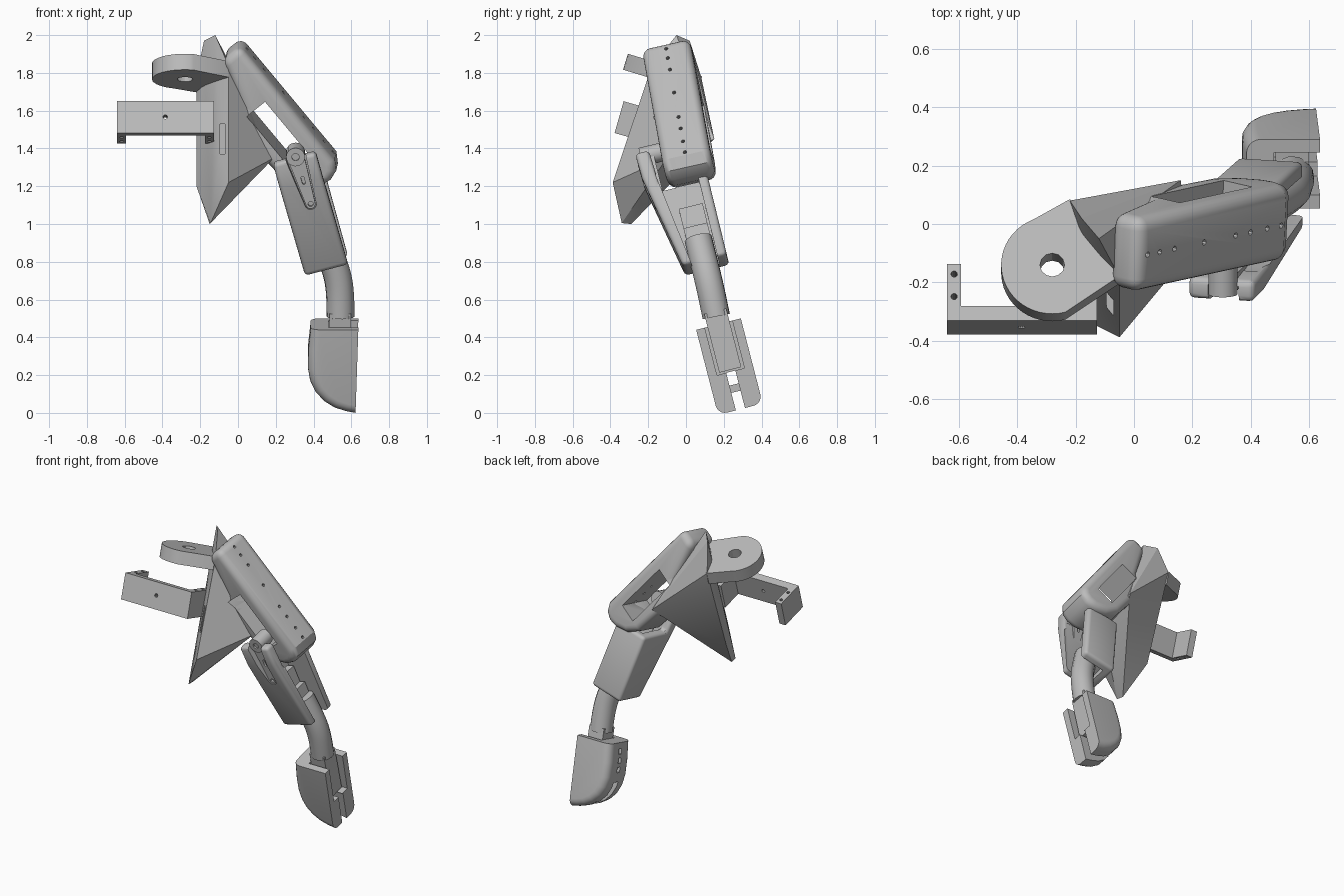
import bpy, bmesh, math
from mathutils import Vector, Matrix

if "Cube" in bpy.data.objects:
    bpy.data.objects.remove(bpy.data.objects["Cube"])

grey = bpy.data.materials.new("plain grey")
grey.diffuse_color = (0.5, 0.5, 0.5, 1)
grey.use_nodes = True
grey.node_tree.nodes["Principled BSDF"].inputs["Base Color"].default_value = grey.diffuse_color


def frame(origin, a, w):
    """Local axes: a (along the part), w (width), n (a x w)."""
    a = Vector(a).normalized()
    w = Vector(w)
    w = (w - a * w.dot(a)).normalized()
    m = Matrix((a, w, a.cross(w))).transposed().to_4x4()
    m.translation = Vector(origin)
    return m


def finish(name, bm):
    bmesh.ops.recalc_face_normals(bm, faces=bm.faces)
    me = bpy.data.meshes.new(name)
    bm.to_mesh(me)
    bm.free()
    me.materials.append(grey)
    ob = bpy.data.objects.new(name, me)
    bpy.context.collection.objects.link(ob)
    return ob


def prism(name, M, pts, lo, hi, plane="aw"):
    """Extrude a 2D outline; plane 'aw' extrudes along n, 'an' along w."""
    bm = bmesh.new()
    put = (lambda p, t: M @ Vector((p[0], p[1], t))) if plane == "aw" else \
          (lambda p, t: M @ Vector((p[0], t, p[1])))
    bot = [bm.verts.new(put(p, lo)) for p in pts]
    top = [bm.verts.new(put(p, hi)) for p in pts]
    bm.faces.new(bot)
    bm.faces.new(top)
    k = len(pts)
    for i in range(k):
        j = (i + 1) % k
        bm.faces.new((bot[i], bot[j], top[j], top[i]))
    return finish(name, bm)


def box(name, M, lo, hi):
    pts = [(lo[0], lo[1]), (hi[0], lo[1]), (hi[0], hi[1]), (lo[0], hi[1])]
    return prism(name, M, pts, lo[2], hi[2])


def arc(cx, cy, r, a0, a1, n):
    return [(cx + r * math.cos(math.radians(a0 + (a1 - a0) * i / n)),
             cy + r * math.sin(math.radians(a0 + (a1 - a0) * i / n))) for i in range(n + 1)]


def circle(cx, cy, r, n=16):
    return arc(cx, cy, r, 0, 360, n)[:-1]


def capsule(x0, r0, x1, r1, y0=0, y1=0):
    return arc(x0, y0, r0, 90, 270, 10) + arc(x1, y1, r1, -90, 90, 10)


def apply(ob, mod):
    bpy.context.view_layer.objects.active = ob
    bpy.ops.object.modifier_apply(modifier=mod.name)


def bevel(ob, width, segments=4):
    m = ob.modifiers.new("bevel", "BEVEL")
    m.width, m.segments = width, segments
    m.limit_method, m.angle_limit = "ANGLE", math.radians(45)
    apply(ob, m)


def cut(ob, cutters):
    for c in cutters:
        m = ob.modifiers.new("cut", "BOOLEAN")
        m.operation, m.object, m.solver = "DIFFERENCE", c, "EXACT"
        apply(ob, m)
        bpy.data.objects.remove(c)


# finger base: hollow bar with a window across it and string holes
BAR = frame((0.025, -0.11, 1.955), (0.634, 0.138, -0.76), (0.05, 0.975, 0.22))
base = prism("finger_base", BAR,
             [(-0.015, 0), (0.775, 0), (0.83, -0.035), (0.85, -0.09), (0.84, -0.15),
              (0.79, -0.23), (0.70, -0.285), (0.28, -0.305), (0.26, -0.2), (-0.015, -0.125)],
             -0.13, 0.13, "an")
bevel(base, 0.045, 5)
window = lambda: box("window", BAR, (0.30, -0.5, -0.21), (0.69, 0.5, -0.085))
cut(base, [window()] +
    [prism("hole", BAR, circle(d, 0, 0.01, 8), -0.1, 0.1)
     for d in (0.035, 0.1, 0.18, 0.34, 0.51, 0.59, 0.68, 0.755)])

# palm wedge: flat-sided block behind the finger base
bm = bmesh.new()
for p in [(-0.22, 0.08, 1.78), (-0.22, -0.13, 1.2), (-0.145, -0.34, 1.005), (-0.15, -0.29, 1.0),
          (-0.05, -0.388, 1.22), (-0.05, -0.18, 1.84), (0.16, 0.15, 1.45), (0.19, -0.1, 1.35),
          (-0.12, -0.05, 2.0), (-0.18, 0.02, 1.97)]:
    bm.verts.new(p)
bmesh.ops.convex_hull(bm, input=bm.verts)
bmesh.ops.dissolve_limit(bm, angle_limit=math.radians(1), verts=bm.verts, edges=bm.edges)
wedge = finish("palm_wedge", bm)
PALM = frame((0, 0, 0), (1, 0, 0), (0, 1, 0))
cut(wedge, [window(), box("slot", PALM, (-0.095, -0.4, 1.37), (-0.07, -0.2, 1.53))])

# round mounting ear
EAR = frame((-0.28, -0.14, 1.85), (1, 0, 0), (0, 0.956, -0.292))
ear = prism("mounting_ear", EAR,
            arc(0, 0, 0.175, 112, 285, 24) + [(0.23, -0.04), (0.24, 0.03), (0.13, 0.19), (0.06, 0.235)],
            -0.088, 0)
cut(ear, [prism("hole", EAR, circle(0, 0, 0.042, 12), -0.2, 0.2)])

# U-shaped bracket
BRK = frame((-0.64, -0.33, 1.65), (1, 0, 0), (0, 0.961, -0.276))
brk = prism("bracket", BRK, [(0, 0), (0.513, 0), (0.513, 0.2), (0.466, 0.2), (0.466, 0.052),
                             (0.047, 0.052), (0.047, 0.2), (0, 0.2)], -0.175, 0)
holes = [prism("hole", BRK, circle(x, y, 0.011, 10), -0.3, 0.1)
         for x in (0.024, 0.488) for y in (0.085, 0.165)]
holes.append(prism("hole", BRK, circle(0.255, -0.086, 0.012, 10), -0.1, 0.1, "an"))
cut(brk, holes)

# middle joint: channel open on the outer side, tall front cheek
MID = frame((0.3, -0.04, 1.38), (0.26, 0.23, -0.94), (0, 0.97, 0.23))
mid = prism("middle_joint", MID,
            [(-0.02, -0.225), (-0.02, -0.15), (0.17, -0.14), (0.17, 0.12),
             (0.64, 0.12), (0.64, -0.12), (0.12, -0.22)], -0.115, 0.12)
bevel(mid, 0.022, 3)
cut(mid, [prism("channel", MID, [(0.1, -0.145), (0.13, -0.145), (0.7, -0.065), (0.7, 0.07),
                                 (0.1, 0.07)], -0.06, 0.3),
          prism("lever_slot", MID, capsule(-0.06, 0.058, 0.25, 0.03, 0.01, 0.02), -0.4, -0.17, "an")])
core = box("middle_core", MID, (0.3, -0.07, -0.07), (0.6, 0.06, 0.03))
cut(core, [box("step", MID, (0.2, -0.2, -0.01), (0.42, 0.2, 0.1))])

# pivot pin and lever set in the front cheek
lever = prism("lever", MID, capsule(-0.02, 0.045, 0.25, 0.025, 0.01, 0.02), -0.19, -0.13, "an")
pin = prism("pivot_pin", MID, circle(-0.02, 0.01, 0.05, 20), -0.2, -0.08, "an")
cut(lever, [prism("hole", MID, circle(0.25, 0.02, 0.014, 10), -0.3, -0.1, "an"),
            prism("hole", MID, capsule(0.1, 0.008, 0.13, 0.008, 0.015, 0.015), -0.3, -0.1, "an")])
cut(pin, [prism("hole", MID, circle(-0.02, 0.01, 0.02, 12), -0.3, -0.15, "an")])

# flexible hose between middle joint and tip
cu = bpy.data.curves.new("hose", "CURVE")
cu.dimensions, cu.bevel_depth, cu.bevel_resolution, cu.use_fill_caps = "3D", 0.074, 5, True
sp = cu.splines.new("NURBS")
path = [(0.455, 0.065, 0.92), (0.495, 0.09, 0.82), (0.53, 0.115, 0.72), (0.543, 0.14, 0.61), (0.543, 0.16, 0.51)]
sp.points.add(len(path) - 1)
for p, c in zip(sp.points, path):
    p.co = (*c, 1)
sp.use_endpoint_u, sp.order_u, sp.resolution_u = True, 3, 5
cu.materials.append(grey)
hose = bpy.data.objects.new("hose", cu)
bpy.context.collection.objects.link(hose)
hose.select_set(True)
bpy.context.view_layer.objects.active = hose
bpy.ops.object.convert(target="MESH")

# fingertip: curved pad, split at the end, open channel on the outer side
TIP = frame((0.5, 0.172, 0.47), (0, 0.25, -0.97), (0, 0.97, 0.25))
tip = prism("fingertip", TIP,
            [(0, -0.115), (0.12, -0.128), (0.22, -0.13), (0.29, -0.118), (0.35, -0.09), (0.4, -0.045),
             (0.435, 0.01), (0.455, 0.07), (0.465, 0.122), (0, 0.137)], -0.122, 0.122, "an")
# round only the long side edges; the top and the outer face stay crisp
bm = bmesh.new()
bm.from_mesh(tip.data)
inv = TIP.inverted()
side = [e for e in bm.edges
        if all(abs(abs((inv @ v.co).y) - 0.122) < 1e-4 for v in e.verts)
        and abs(((inv @ e.verts[0].co) - (inv @ e.verts[1].co)).y) < 1e-4
        and sum((inv @ v.co).x for v in e.verts) > 0.05
        and sum((inv @ v.co).z for v in e.verts) < 0.2]
bmesh.ops.bevel(bm, geom=side, offset=0.05, segments=5, profile=0.5, affect="EDGES", clamp_overlap=True)
bm.to_mesh(tip.data)
bm.free()
cut(tip, [box("channel", TIP, (-0.1, -0.075, -0.02), (0.26, 0.075, 0.3)),
          box("split", TIP, (0.26, -0.025, -0.3), (0.6, 0.025, 0.3))] +
    [box("notch", TIP, (m, -0.015, -0.2), (m + 0.035, 0.015, -0.08)) for m in (0.04, 0.1, 0.16)])
box("fingertip_core", TIP, (-0.07, -0.06, -0.015), (0.25, 0.06, 0.098))
box("fingertip_crossbar", TIP, (0.33, -0.05, -0.02), (0.37, 0.05, 0.04))

# smooth the rounded areas, keep edges sharp
for ob in bpy.context.scene.objects:
    ob.select_set(True)
bpy.ops.object.shade_smooth_by_angle(angle=math.radians(30))
